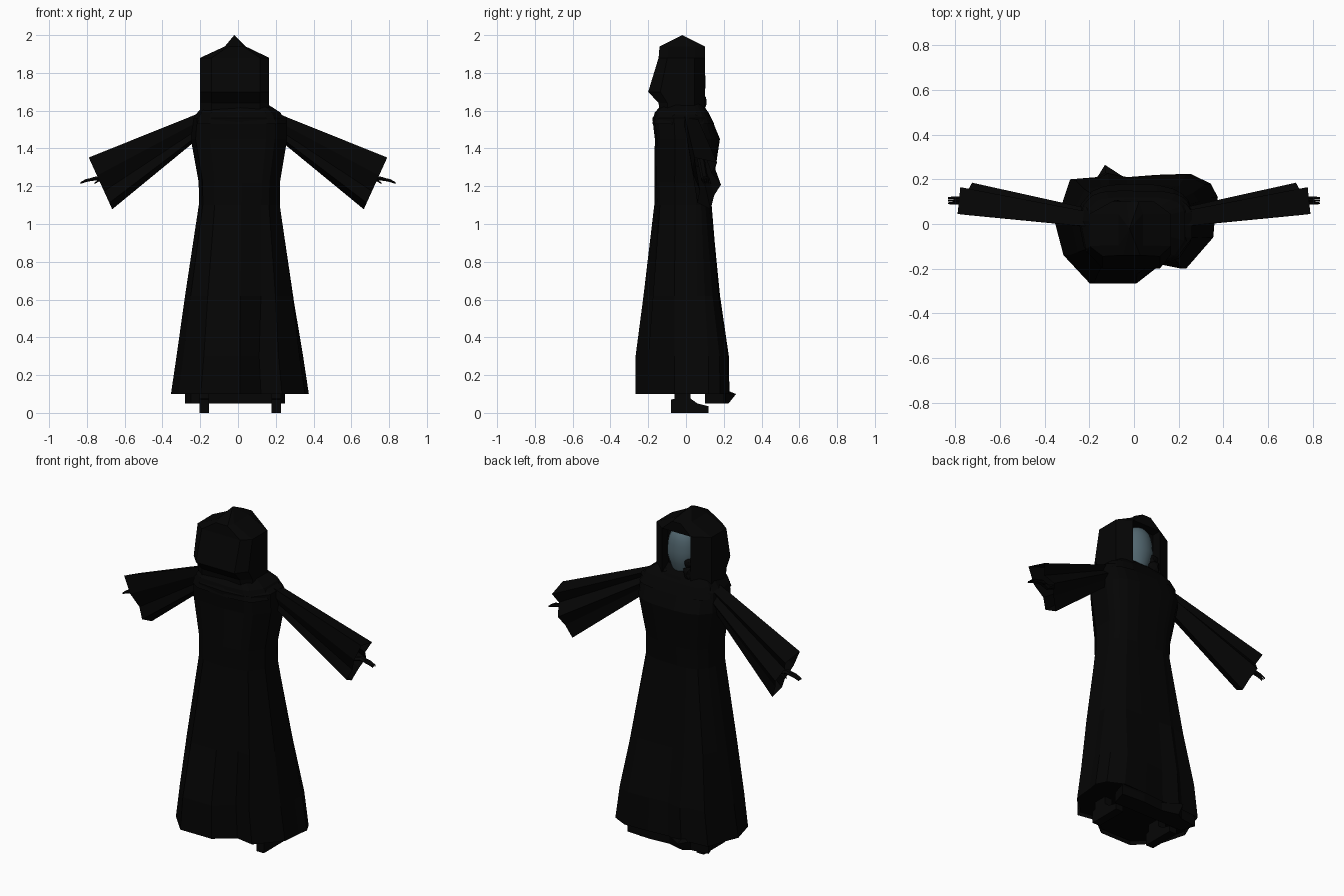
import bpy, bmesh, math, random
from mathutils import Vector

random.seed(4)
cube = bpy.data.objects.get("Cube")
if cube:
    bpy.data.objects.remove(cube)


def material(name, colour):
    m = bpy.data.materials.new(name)
    m.use_nodes = True
    m.diffuse_color = (*colour, 1)
    bsdf = m.node_tree.nodes["Principled BSDF"]
    bsdf.inputs["Base Color"].default_value = (*colour, 1)
    bsdf.inputs["Roughness"].default_value = 0.9
    return m


CLOTH = material("black cloth", (0.0014, 0.0014, 0.0014))
LINING = material("dark lining", (0.001, 0.001, 0.001))
SKIN = material("black leather", (0.0017, 0.0017, 0.0017))
MASK = material("blue grey mask", (0.085, 0.135, 0.16))


def finish(name, bm, *mats, smooth=False):
    bmesh.ops.recalc_face_normals(bm, faces=bm.faces)
    me = bpy.data.meshes.new(name)
    bm.to_mesh(me)
    bm.free()
    for m in mats:
        me.materials.append(m)
    for p in me.polygons:
        p.use_smooth = smooth
    ob = bpy.data.objects.new(name, me)
    bpy.context.collection.objects.link(ob)
    return ob


def loft(bm, rings, cap_start=False, cap_end=False):
    rows = [[bm.verts.new(p) for p in ring] for ring in rings]
    n = len(rows[0])
    for a, b in zip(rows, rows[1:]):
        for i in range(n):
            j = (i + 1) % n
            bm.faces.new((a[i], a[j], b[j], b[i]))
    if cap_start:
        bm.faces.new(rows[0][::-1])
    if cap_end:
        bm.faces.new(rows[-1])
    return rows


def fit(p, xl, xr, yb, yf):
    """Map a unit outline point into a box that may be lopsided."""
    return p[0] * (xr if p[0] > 0 else -xl), p[1] * (yf if p[1] > 0 else -yb)


# Robe: pleated hem outline easing into a rounded waist and shoulders
hem = [(.35, -.06), (.36, .06), (.37, .12), (.34, .18), (.25, .225), (.1, .22),
       (-.03, .21), (-.13, .23), (-.17, .21), (-.29, .2), (-.33, .08),
       (-.36, .01), (-.32, -.14), (-.2, -.267), (.01, -.267), (.12, -.18),
       (.23, -.2)]
hem_unit = [(x / .365, y / (.225 if y > 0 else .267)) for x, y in hem]


def rounded(p, power=.7):
    a = math.atan2(p[1], p[0])
    box = lambda v: math.copysign(abs(v) ** power, v)
    return box(math.cos(a)), box(math.sin(a))


# height, left, right, back, front, amount of pleat
robe_rings = [(.1, -.36, .37, -.267, .225, 1), (.3, -.33, .34, -.267, .222, 1),
              (.62, -.283, .297, -.225, .18, .65), (1.1, -.208, .226, -.168, .137, .1),
              (1.22, -.208, .226, -.168, .145, 0), (1.45, -.25, .265, -.165, .18, 0),
              (1.56, -.24, .265, -.178, .135, 0), (1.62, -.19, .17, -.14, .1, 0),
              (1.66, -.13, .11, -.1, .06, 0)]
rings = []
for z, xl, xr, yb, yf, k in robe_rings:
    ring = []
    for p in hem_unit:
        q = rounded(p)
        ring.append((*fit([q[i] + (p[i] - q[i]) * k for i in (0, 1)],
                          xl, xr, yb, yf), z))
    rings.append(ring)
bm = bmesh.new()
loft(bm, rings, cap_end=True)
finish("robe", bm, CLOTH)

# Lining closing the robe a little above the hem
bm = bmesh.new()
bm.faces.new([bm.verts.new((x * .97, y * .97, .12)) for x, y in hem])
finish("robe_lining", bm, LINING)

# Under-robe panel hanging below the hem, with one kicked-out fold
panel = [(.22, .1), (.25, .2), (.1, .21), (-.03, .2), (-.13, .225), (-.17, .2),
         (-.28, .185), (-.25, .1)]
bm = bmesh.new()
loft(bm, [[(x, y, .05) for x, y in panel],
          [(x, y + (.04 if y > .22 else 0), .1) for x, y in panel],
          [(x * .95, min(y, .2) * .95, .13) for x, y in panel]], cap_start=True)
finish("under_robe", bm, CLOTH)

# Shoulder mantle
bm = bmesh.new()
loft(bm, [[(*fit(rounded(p, .55), xl, xr, yb, yf), z) for p in hem_unit]
          for z, xl, xr, yb, yf in [(1.53, -.235, .258, -.178, .15),
                                    (1.59, -.212, .228, -.166, .12),
                                    (1.64, -.17, .15, -.12, .08)]])
finish("shoulder_mantle", bm, CLOTH)

# Hood: faceted shell, peaked on top, with a recessed face opening
hood_unit = [(.55, 1), (1, .45), (1, -.68), (.7, -1),
             (-.7, -1), (-1, -.68), (-1, .45), (-.5, 1)]
hood_rings = [(1.59, -.2, .165, -.14, .1), (1.64, -.2, .165, -.145, .1),
              (1.7, -.2, .165, -.2, .1), (1.88, -.2, .165, -.145, .1),
              (1.94, -.07, .04, -.14, .1)]
bm = bmesh.new()
rows = loft(bm, [[(*fit(p, *box), z) for p in hood_unit] for z, *box in hood_rings])
peak = bm.verts.new((-.02, -.02, 2))
for i in range(8):
    bm.faces.new((rows[-1][i], rows[-1][(i + 1) % 8], peak))
bmesh.ops.recalc_face_normals(bm, faces=bm.faces)
opening = [f for f in bm.faces
           if f.normal.y > .98 and f.calc_center_median().z < 1.88]
bmesh.ops.inset_region(bm, faces=opening, thickness=.008, depth=-.05)
for f in opening:
    f.material_index = 1
finish("hood", bm, CLOTH, LINING)

# Face mask: broad brow, narrowing towards the chin
bm = bmesh.new()
bmesh.ops.create_uvsphere(bm, u_segments=20, v_segments=14, radius=1)
for v in bm.verts:
    width = (1 + .4 * v.co.z) if v.co.z < 0 else (1 + .35 * v.co.z ** 2)
    v.co = Vector((v.co.x * .088 * width, v.co.y * .07 * width + .034,
                   v.co.z * .16 + 1.727))
finish("face_mask", bm, MASK, smooth=True)

# Crumpled scarf around the chin and the right cheek
bm = bmesh.new()
for x, z, size in [(-.075, 1.7, .032), (-.075, 1.645, .042), (.075, 1.61, .03),
                   (0, 1.56, .035)]:
    made = bmesh.ops.create_icosphere(bm, subdivisions=2, radius=size)
    for v in made["verts"]:
        v.co *= random.uniform(.8, 1.15)
        v.co += Vector((x, .068, z))
finish("scarf", bm, CLOTH)

# Sleeve section: position along the cuff from bottom to top, and depth
cuff_outline = [(1, -.065), (.8, .055), (.4, .025), (-.05, .075), (-.45, .04),
                (-1, .02), (-.75, -.05), (-.3, -.035), (.3, -.07)]


# Sleeves, hands and shoes for each side
def sleeve(side, name):
    start, end = Vector((.19, .025, 1.535)), Vector((.728, .11, 1.215))
    shoulder = [start + Vector((.02 * c, .55 * d, .05 * c)) for c, d in cuff_outline]
    cuff = [end + Vector((.062 * c, d, .137 * c)) for c, d in cuff_outline]
    inner = [(a.lerp(b, .5) - start.lerp(end, .5)) * .85 + start.lerp(end, .5)
             for a, b in zip(shoulder, cuff)]
    bm = bmesh.new()
    rows = loft(bm, [shoulder, cuff, inner], cap_start=True, cap_end=True)
    for f in bm.faces:
        if any(v in rows[2] for v in f.verts):
            f.material_index = 1
    for v in bm.verts:
        v.co.x *= side
    finish(name, bm, CLOTH, LINING)


def tube(bm, side, path, sides=6):
    loft(bm, [[(side * x, y + w * math.cos(math.tau * i / sides),
                z + h * math.sin(math.tau * i / sides)) for i in range(sides)]
              for x, y, z, w, h in path], True, True)


def hand(side, name):
    bm = bmesh.new()
    tube(bm, side, [(.48, .08, 1.34, .02, .02), (.7, .1, 1.23, .018, .014),
                    (.75, .105, 1.242, .022, .012), (.78, .105, 1.235, .02, .01)])
    for k in (-1, 0, 1):
        y = .105 + k * .012
        tube(bm, side, [(.77, y, 1.237, .006, .008), (.805, y, 1.23, .006, .008),
                        (.833, y, 1.217, .004, .005)], 4)
    tube(bm, side, [(.73, .12, 1.235, .006, .006), (.76, .13, 1.215, .004, .004)], 4)
    finish(name, bm, SKIN)


def shoe(x, name):
    profile = [(-.08, 0), (.12, 0), (.12, .035), (.06, .05), (.025, .075),
               (.025, .14), (-.06, .14), (-.06, .075), (-.08, .07)]
    bm = bmesh.new()
    loft(bm, [[(x + dx, y, z) for y, z in profile] for dx in (-.025, .025)], True, True)
    finish(name, bm, SKIN)


for side, word, foot_x in [(1, "left", .203), (-1, "right", -.178)]:
    sleeve(side, word + "_sleeve")
    hand(side, word + "_hand")
    shoe(foot_x, word + "_shoe")
